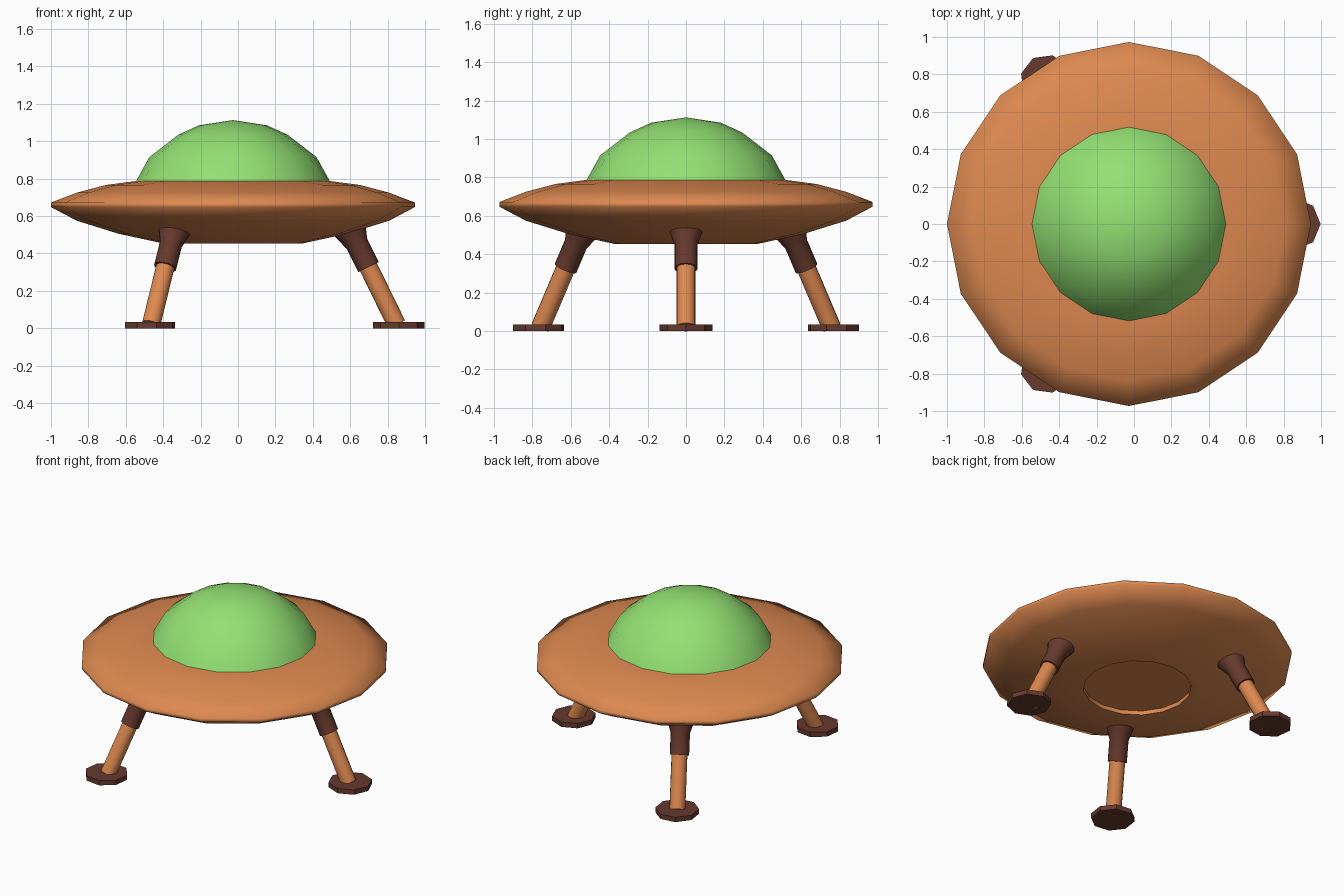
import bpy, bmesh
from math import sin, cos, tau, radians
from mathutils import Vector, Matrix

cube = bpy.data.objects.get("Cube")
if cube:
    bpy.data.objects.remove(cube)

AXIS = Vector((-0.027, 0, 0))   # vertical axis shared by hull, dome and legs


def make_material(name, rgb):
    mat = bpy.data.materials.new(name)
    mat.use_nodes = True
    mat.diffuse_color = (*rgb, 1)
    mat.node_tree.nodes["Principled BSDF"].inputs["Base Color"].default_value = (*rgb, 1)
    return mat


copper = make_material("copper_orange", (0.73, 0.25, 0.08))
brown = make_material("dark_brown", (0.135, 0.042, 0.027))
green = make_material("dome_green", (0.29, 0.75, 0.17))


def revolve(name, profile, sides, mat, matrix, smooth_angle):
    """Spin (radius, height) points around local z; zero radius makes a pole."""
    bm = bmesh.new()
    rings = []
    for r, z in profile:
        count = sides if r > 0 else 1
        rings.append([bm.verts.new((r * cos(tau * i / sides), r * sin(tau * i / sides), z))
                      for i in range(count)])
    for low, high in zip(rings, rings[1:]):
        for i in range(sides):
            j = (i + 1) % sides
            if len(low) == 1:
                bm.faces.new((low[0], high[j], high[i]))
            elif len(high) == 1:
                bm.faces.new((low[i], low[j], high[0]))
            else:
                bm.faces.new((low[i], low[j], high[j], high[i]))
    # Close open ends with flat caps
    if len(rings[0]) > 1:
        bm.faces.new(rings[0][::-1])
    if len(rings[-1]) > 1:
        bm.faces.new(rings[-1])
    bmesh.ops.recalc_face_normals(bm, faces=bm.faces)
    mesh = bpy.data.meshes.new(name)
    bm.to_mesh(mesh)
    bm.free()
    mesh.materials.append(mat)
    obj = bpy.data.objects.new(name, mesh)
    bpy.context.collection.objects.link(obj)
    obj.matrix_world = matrix
    bpy.ops.object.select_all(action="DESELECT")
    obj.select_set(True)
    bpy.context.view_layer.objects.active = obj
    bpy.ops.object.shade_smooth_by_angle(angle=radians(smooth_angle))
    return obj


center = Matrix.Translation(AXIS)

# Saucer hull, with a shallow round recess underneath
hull_profile = [(0.34, 0.48), (0.34, 0.452), (0.365, 0.452), (0.61, 0.505),
                (0.835, 0.575), (0.973, 0.648), (0.973, 0.672), (0.835, 0.725),
                (0.68, 0.766), (0.52, 0.787)]
revolve("saucer_hull", hull_profile, 16, copper, center, 75)

# Glass dome
dome_profile = [(0.519, 0.785), (0.447, 0.915), (0.292, 1.035), (0.182, 1.085), (0, 1.113)]
revolve("dome", dome_profile, 16, green, center, 50)

# Three splayed legs: foot pad, rod and flared sleeve
foot_point = Vector((0.875, 0, 0.02))
lean = Vector((-0.255, 0, 0.52))
tilt = lean.to_track_quat("Z", "Y").to_matrix().to_4x4()
length = lean.length
for i, side in enumerate(("left", "back_right", "front_right")):
    turn = center @ Matrix.Rotation(tau * i / 3, 4, "Z")
    strut = turn @ Matrix.Translation(foot_point) @ tilt
    pad = turn @ Matrix.Translation((0.887, 0, 0))
    revolve(side + "_foot", [(0.138, 0), (0.138, 0.033)], 8, brown, pad, 30)
    revolve(side + "_rod", [(0.05, 0), (0.05, 0.7 * length)], 16, copper, strut, 40)
    sleeve_profile = [(0.061, 0.59 * length), (0.061, 0.83 * length), (0.094, length)]
    revolve(side + "_sleeve", sleeve_profile, 16, brown, strut, 40)
